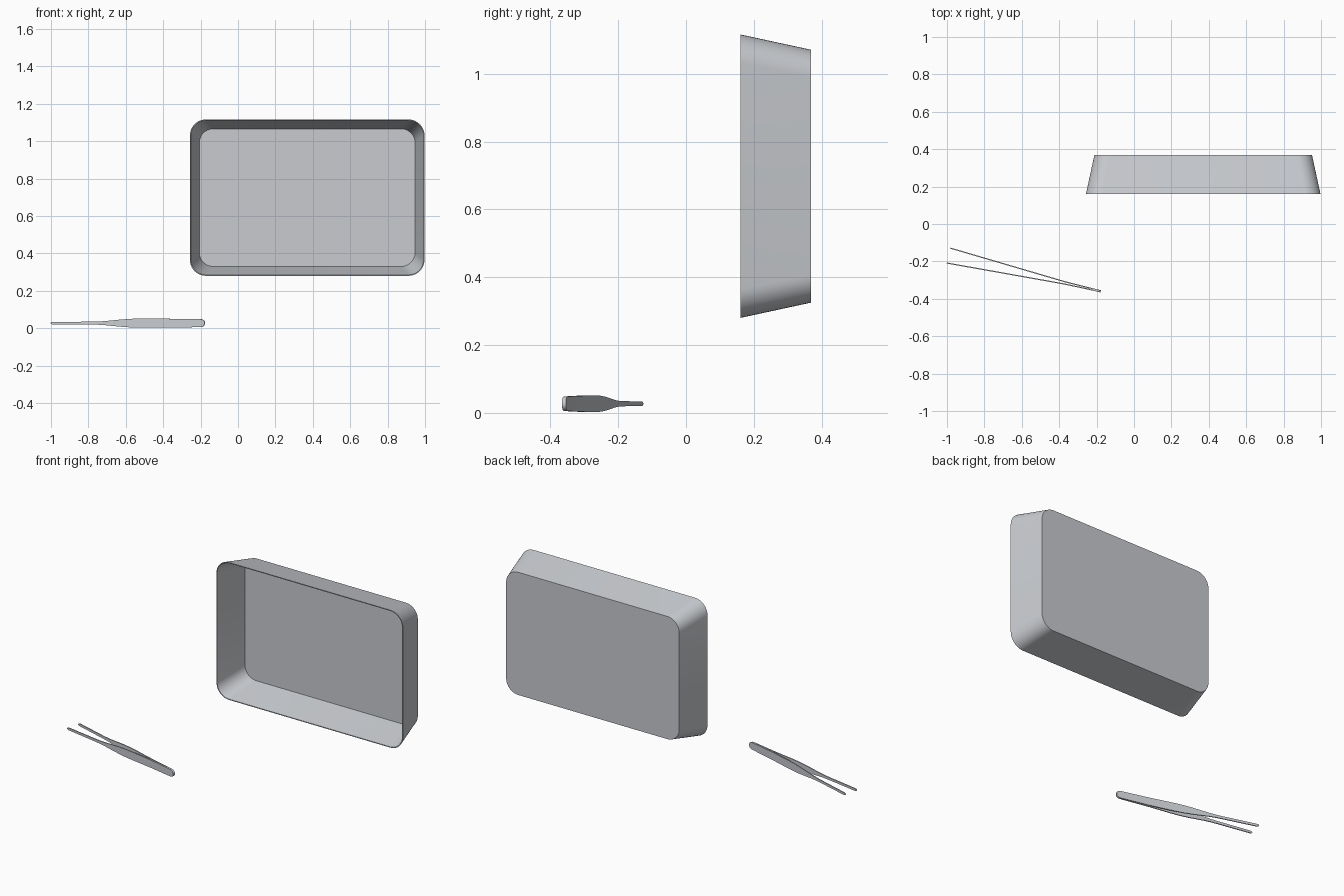
import bpy, bmesh, math
from mathutils import Vector

cube = bpy.data.objects.get("Cube")
if cube:
    bpy.data.objects.remove(cube, do_unlink=True)

# Brushed steel for every part
steel = bpy.data.materials.new("steel_grey")
steel.use_nodes = True
colour = (0.58, 0.6, 0.63, 1)
steel.diffuse_color = colour
steel.node_tree.nodes["Principled BSDF"].inputs["Base Color"].default_value = colour


def loft(name, loops):
    """Skin matching closed loops of points and cap both ends."""
    bm = bmesh.new()
    rings = [[bm.verts.new(p) for p in loop] for loop in loops]
    n = len(rings[0])
    for a, b in zip(rings, rings[1:]):
        for i in range(n):
            j = (i + 1) % n
            bm.faces.new((a[i], a[j], b[j], b[i]))
    bm.faces.new(rings[0])
    bm.faces.new(rings[-1])
    bmesh.ops.recalc_face_normals(bm, faces=bm.faces[:])
    mesh = bpy.data.meshes.new(name)
    bm.to_mesh(mesh)
    bm.free()
    mesh.materials.append(steel)
    obj = bpy.data.objects.new(name, mesh)
    bpy.context.collection.objects.link(obj)
    bpy.ops.object.select_all(action='DESELECT')
    obj.select_set(True)
    bpy.context.view_layer.objects.active = obj
    bpy.ops.object.shade_smooth_by_angle(angle=math.radians(30))
    return obj


# Tray: rounded rectangle standing on its side, open to the front
def rounded_rect(half_w, half_h, radius, y, steps=10):
    points = []
    for corner, (sx, sz) in enumerate([(1, 1), (-1, 1), (-1, -1), (1, -1)]):
        for k in range(steps + 1):
            a = math.pi / 2 * (corner + k / steps)
            points.append((0.37 + sx * (half_w - radius) + radius * math.cos(a), y,
                           0.698 + sz * (half_h - radius) + radius * math.sin(a)))
    return points


wall = 0.005
loft("tray", [
    rounded_rect(0.582, 0.373, 0.08, 0.368),
    rounded_rect(0.627, 0.418, 0.085, 0.16),
    rounded_rect(0.627 - wall, 0.418 - wall, 0.085 - wall, 0.16),
    rounded_rect(0.582 - wall, 0.373 - wall, 0.08 - wall, 0.368 - wall),
])

# Tweezers: two thin leaves joined at the rounded heel
HEEL = Vector((-0.178, -0.36, 0.027))
AXIS = Vector((-1, 0.235, 0)).normalized()
SIDE = Vector((AXIS.y, -AXIS.x, 0))
LENGTH = 0.836
# distance along the leaf, half height
OUTLINE = [(0, 0.006), (0.004, 0.013), (0.012, 0.019), (0.024, 0.0215), (0.2, 0.0235),
           (0.34, 0.0245), (0.39, 0.0235), (0.44, 0.0205), (0.49, 0.016), (0.54, 0.011),
           (0.58, 0.0085), (0.62, 0.0075), (0.825, 0.007), (0.833, 0.005), (LENGTH, 0.002)]


def leaf(name, sign):
    loops = []
    for t, half in OUTLINE:
        spread = 0.038 * max(0, (t - 0.14) / (LENGTH - 0.14))
        inner, outer = sign * spread, sign * (spread + 0.006)
        base = HEEL + AXIS * t
        loops.append([base + SIDE * s + Vector((0, 0, z))
                      for s, z in ((inner, -half), (outer, -half), (outer, half), (inner, half))])
    return loft(name, loops)


leaf("tweezer_back_leaf", 1)
leaf("tweezer_front_leaf", -1)
